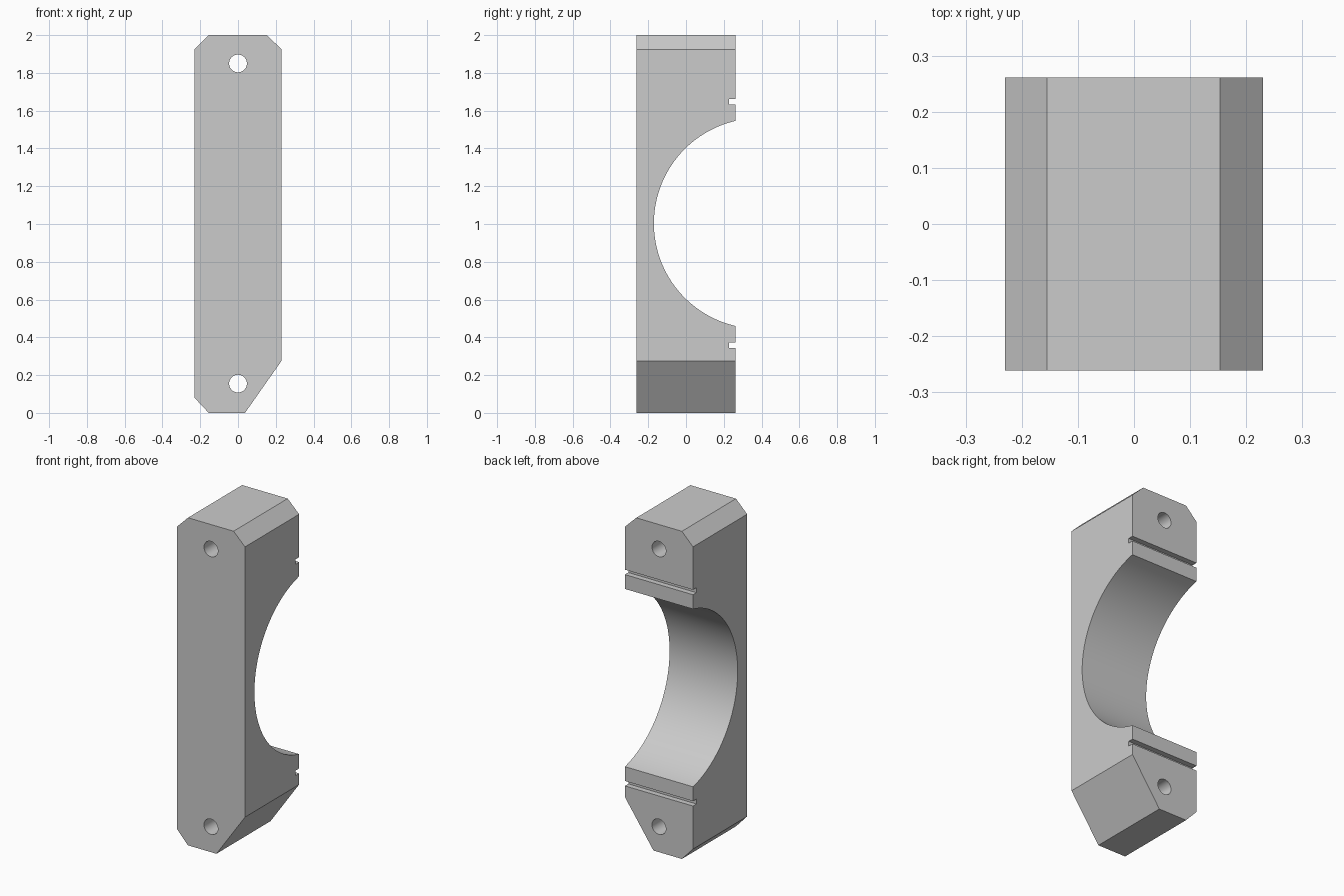
import bpy, bmesh, math
from mathutils import Matrix

cube = bpy.data.objects.get("Cube")
if cube:
    bpy.data.objects.remove(cube, do_unlink=True)

DEPTH = 0.261      # half depth in y
WIDTH = 0.23       # half width in x

grey = bpy.data.materials.new("light grey")
grey.use_nodes = True
grey.diffuse_color = (0.6, 0.6, 0.6, 1)
grey.node_tree.nodes["Principled BSDF"].inputs["Base Color"].default_value = (0.6, 0.6, 0.6, 1)


def make_object(name, bm):
    bmesh.ops.recalc_face_normals(bm, faces=bm.faces)
    mesh = bpy.data.meshes.new(name)
    bm.to_mesh(mesh)
    bm.free()
    mesh.materials.append(grey)
    obj = bpy.data.objects.new(name, mesh)
    bpy.context.collection.objects.link(obj)
    return obj


def cylinder(name, radius, length, sides, axis, location):
    bm = bmesh.new()
    turn = Matrix.Rotation(math.pi / 2, 4, axis)
    bmesh.ops.create_cone(bm, cap_ends=True, segments=sides, radius1=radius, radius2=radius,
                          depth=length, matrix=Matrix.Translation(location) @ turn)
    return make_object(name, bm)


def box(name, size, location):
    bm = bmesh.new()
    bmesh.ops.create_cube(bm, size=1, matrix=Matrix.Translation(location) @ Matrix.Diagonal((*size, 1)))
    return make_object(name, bm)


# Block: chamfered outline extruded from front to back
outline = [(-0.155, 0), (0.037, 0), (WIDTH, 0.275), (WIDTH, 1.925),
           (0.153, 2), (-0.155, 2), (-WIDTH, 1.925), (-WIDTH, 0.08)]
bm = bmesh.new()
front = bm.faces.new([bm.verts.new((x, -DEPTH, z)) for x, z in outline])
back = bmesh.ops.extrude_face_region(bm, geom=[front])["geom"]
bmesh.ops.translate(bm, vec=(0, 2 * DEPTH, 0),
                    verts=[v for v in back if isinstance(v, bmesh.types.BMVert)])
block = make_object("clamp_block", bm)

# Cutters: half bore, bolt holes and seal grooves
cutters = [cylinder("bore_cutter", 0.557, 1, 128, 'Y', (0, 0.387, 1.003))]
for end, hole_z, groove_z in (("upper", 1.85, 1.648), ("lower", 0.155, 0.358)):
    cutters.append(cylinder(end + "_hole_cutter", 0.047, 1, 48, 'X', (0, 0, hole_z)))
    cutters.append(box(end + "_groove_cutter", (1, 0.1, 0.03), (0, 0.278, groove_z)))

bpy.ops.object.select_all(action='DESELECT')
bpy.context.view_layer.objects.active = block
block.select_set(True)
for cutter in cutters:
    cutter.hide_render = True
    cut = block.modifiers.new(cutter.name, 'BOOLEAN')
    cut.operation = 'DIFFERENCE'
    cut.solver = 'EXACT'
    cut.object = cutter
    bpy.ops.object.modifier_apply(modifier=cut.name)
    bpy.data.objects.remove(cutter, do_unlink=True)

bpy.ops.object.shade_smooth_by_angle(angle=math.radians(30))
